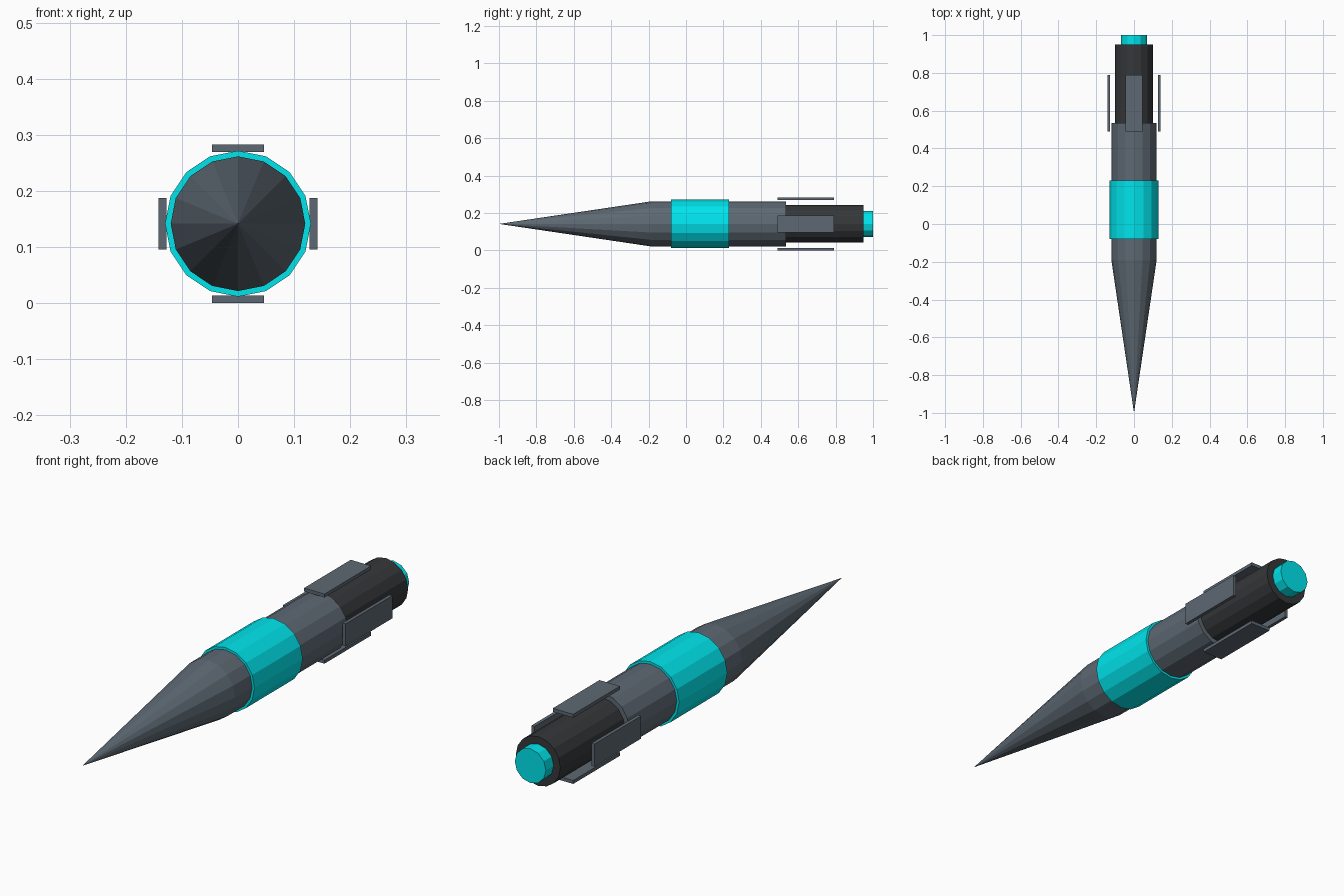
import bpy
from math import radians, sin, cos, pi
from mathutils import Vector

if "Cube" in bpy.data.objects:
    bpy.data.objects.remove(bpy.data.objects["Cube"])

AXIS_Z = 0.1415


def material(name, rgb):
    m = bpy.data.materials.new(name)
    m.diffuse_color = (*rgb, 1)
    m.use_nodes = True
    m.node_tree.nodes["Principled BSDF"].inputs["Base Color"].default_value = m.diffuse_color
    return m


slate = material("slate", (0.11, 0.14, 0.17))
dark = material("dark", (0.035, 0.038, 0.04))
cyan = material("cyan", (0.0, 0.78, 0.84))


def barrel(name, y0, y1, r_front, r_back, mat, sides=16):
    """Faceted cylinder or cone along y, centred on the model axis."""
    bpy.ops.mesh.primitive_cone_add(
        vertices=sides, radius1=r_front, radius2=r_back, depth=y1 - y0,
        location=(0, (y0 + y1) / 2, AXIS_Z), rotation=(-pi / 2, 0, 0))
    ob = bpy.context.object
    ob.name = name
    ob.data.materials.append(mat)
    return ob


# Main tube, from pointed nose to glowing tail cap
barrel("nose_cone", -1.0, -0.19, 0.0, 0.12, slate)
barrel("body", -0.19, 0.535, 0.12, 0.12, slate)
barrel("band", -0.08, 0.23, 0.13, 0.13, cyan)
barrel("rear_section", 0.535, 0.95, 0.10, 0.10, dark)
barrel("tail_cap", 0.95, 1.0, 0.07, 0.07, cyan, sides=12)

# Four flat plates standing off the tail
for i, name in enumerate(("top", "right", "bottom", "left")):
    a = i * pi / 2
    bpy.ops.mesh.primitive_cube_add(
        size=1, location=(0.1345 * sin(a), 0.64, AXIS_Z + 0.1345 * cos(a)),
        rotation=(0, a, 0))
    plate = bpy.context.object
    plate.name = name + "_plate"
    plate.scale = (0.092, 0.30, 0.014)
    plate.data.materials.append(slate)
